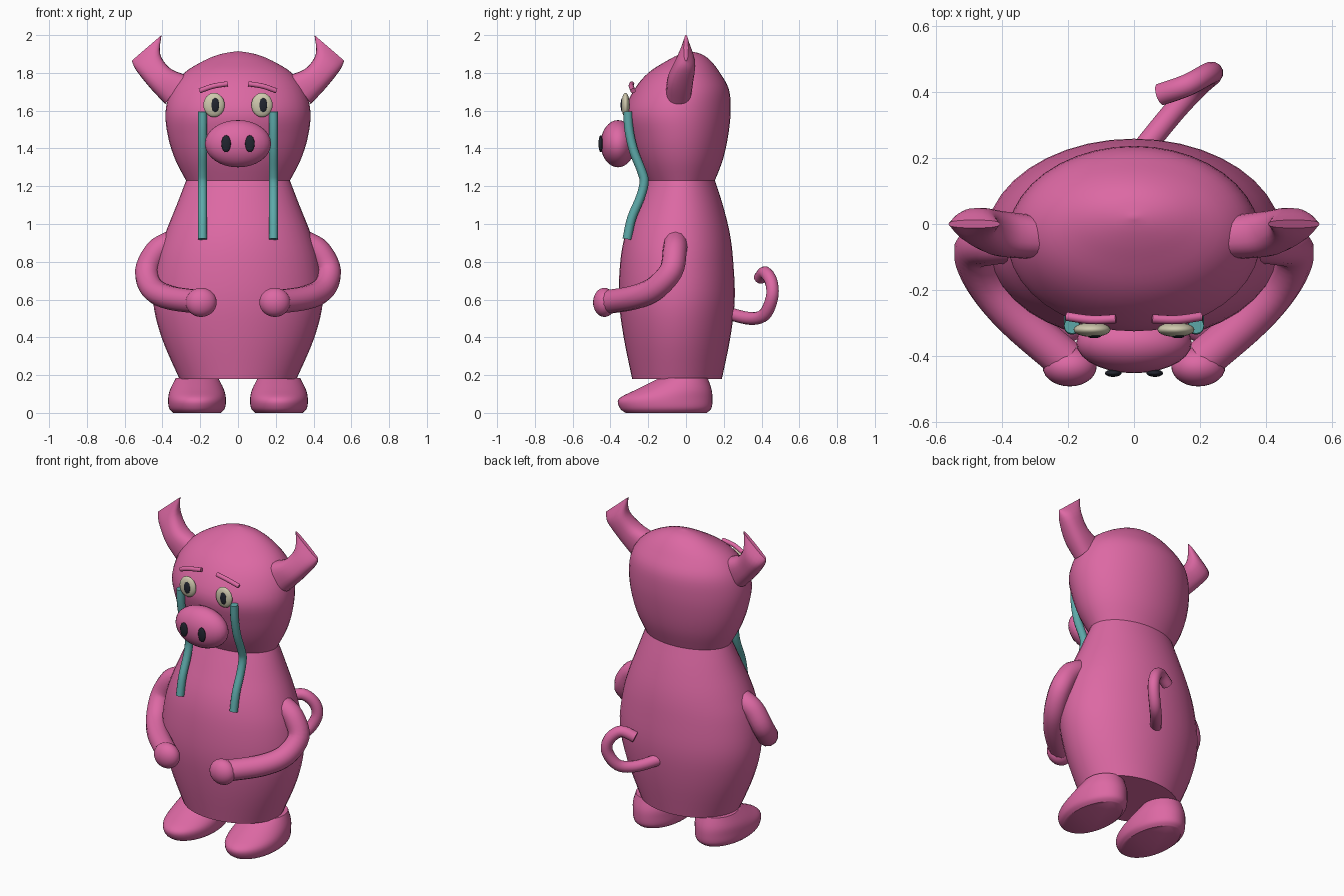
import bpy, bmesh, math
from mathutils import Vector

if "Cube" in bpy.data.objects:
    bpy.data.objects.remove(bpy.data.objects["Cube"])


def material(name, rgb):
    m = bpy.data.materials.new(name)
    m.diffuse_color = (*rgb, 1)
    m.use_nodes = True
    m.node_tree.nodes["Principled BSDF"].inputs["Base Color"].default_value = m.diffuse_color
    return m


PINK = material("pink skin", (0.72, 0.14, 0.37))
TEAL = material("teal tears", (0.11, 0.40, 0.40))
CREAM = material("cream eye", (0.62, 0.58, 0.42))
BLACK = material("dark pupil", (0.015, 0.018, 0.028))


def finish(ob, name, mat, angle=40):
    ob.name = name
    ob.data.materials.clear()
    ob.data.materials.append(mat)
    bpy.ops.object.select_all(action='DESELECT')
    ob.select_set(True)
    bpy.context.view_layer.objects.active = ob
    bpy.ops.object.shade_smooth_by_angle(angle=math.radians(angle))
    return ob


def smooth_rows(rows, steps):
    """Catmull-Rom interpolation of rows of numbers."""
    out = []
    for i in range(len(rows) - 1):
        a, b, c, d = (rows[max(0, min(len(rows) - 1, i + k))] for k in (-1, 0, 1, 2))
        for s in range(steps):
            t = s / steps
            out.append([0.5 * (2 * q + (r - p) * t + (2 * p - 5 * q + 4 * r - w) * t * t
                               + (3 * q - p - 3 * r + w) * t ** 3)
                        for p, q, r, w in zip(a, b, c, d)])
    return out + [list(rows[-1])]


def skin(name, rings, mat):
    """Bridge closed rings of points and cap both ends."""
    bm = bmesh.new()
    loops = [[bm.verts.new(p) for p in ring] for ring in rings]
    n = len(loops[0])
    for lo, hi in zip(loops, loops[1:]):
        for i in range(n):
            j = (i + 1) % n
            bm.faces.new((lo[i], lo[j], hi[j], hi[i]))
    bm.faces.new(loops[0][::-1])
    bm.faces.new(loops[-1])
    bmesh.ops.remove_doubles(bm, verts=bm.verts, dist=1e-5)
    bmesh.ops.recalc_face_normals(bm, faces=bm.faces)
    me = bpy.data.meshes.new(name)
    bm.to_mesh(me)
    bm.free()
    ob = bpy.data.objects.new(name, me)
    bpy.context.collection.objects.link(ob)
    return finish(ob, name, mat)


def lathe_oval(name, rows, mat, cx=0.0, steps=4, n=40):
    """Rows are (z, half width, front y, back y)."""
    rings = []
    for z, rx, y0, y1 in smooth_rows(rows, steps):
        rings.append([(cx + rx * math.cos(a), (y0 + y1) / 2 + (y1 - y0) / 2 * math.sin(a), z)
                      for a in (2 * math.pi * k / n for k in range(n))])
    return skin(name, rings, mat)


def ball(name, loc, radii, mat):
    bpy.ops.mesh.primitive_uv_sphere_add(segments=28, ring_count=16, radius=1, location=loc)
    ob = bpy.context.object
    ob.scale = radii
    bpy.ops.object.transform_apply(location=False, rotation=False, scale=True)
    return finish(ob, name, mat, 60)


def tube(name, pts, radius, mat, steps=5):
    cu = bpy.data.curves.new(name, 'CURVE')
    cu.dimensions = '3D'
    cu.bevel_depth = radius
    cu.bevel_resolution = 4
    cu.use_fill_caps = True
    path = smooth_rows(pts, steps)
    sp = cu.splines.new('POLY')
    sp.points.add(len(path) - 1)
    for p, co in zip(sp.points, path):
        p.co = (*co, 1)
    ob = bpy.data.objects.new(name, cu)
    bpy.context.collection.objects.link(ob)
    bpy.ops.object.select_all(action='DESELECT')
    ob.select_set(True)
    bpy.context.view_layer.objects.active = ob
    bpy.ops.object.convert(target='MESH')
    return finish(bpy.context.object, name, mat)


# Torso and head meet in a crease at the neck
lathe_oval("torso", [(0.18, 0.31, -0.285, 0.19), (0.40, 0.405, -0.33, 0.235),
                     (0.60, 0.45, -0.355, 0.258), (0.80, 0.43, -0.348, 0.25),
                     (0.95, 0.385, -0.32, 0.232), (1.10, 0.325, -0.262, 0.195),
                     (1.23, 0.275, -0.205, 0.153)], PINK)
lathe_oval("head", [(1.23, 0.275, -0.205, 0.153), (1.34, 0.332, -0.26, 0.195),
                    (1.46, 0.37, -0.30, 0.222), (1.59, 0.384, -0.325, 0.236),
                    (1.71, 0.355, -0.275, 0.228), (1.80, 0.285, -0.20, 0.18),
                    (1.865, 0.18, -0.10, 0.13), (1.90, 0.09, -0.03, 0.08),
                    (1.915, 0.0, 0.02, 0.02)], PINK)

# Snout
ball("snout", (0, -0.36, 1.425), (0.175, 0.092, 0.125), PINK)

# Curly tail
tube("tail", [(0.03, 0.23, 0.525), (0.12, 0.34, 0.50), (0.19, 0.415, 0.52),
              (0.235, 0.455, 0.61), (0.22, 0.452, 0.69), (0.16, 0.42, 0.742),
              (0.08, 0.392, 0.715)], 0.034, PINK)

# Ear sections: inner x, inner z, outer x, outer z, front y, back y
EAR = [(0.28, 1.79, 0.385, 1.635, -0.105, 0.03), (0.36, 1.825, 0.465, 1.72, -0.095, 0.04),
       (0.412, 1.90, 0.54, 1.815, -0.055, 0.048), (0.405, 2.0, 0.562, 1.865, -0.012, 0.012)]


def ear(name, s):
    rings = []
    for xi, zi, xo, zo, y0, y1 in smooth_rows(EAR, 4):
        ring = []
        for k in range(24):
            a = 2 * math.pi * k / 24
            u, v = (math.copysign(abs(f) ** 0.8, f) for f in (math.cos(a), math.sin(a)))
            ring.append((s * ((xi + xo) / 2 + u * (xo - xi) / 2),
                         (y0 + y1) / 2 + v * (y1 - y0) / 2,
                         (zi + zo) / 2 + u * (zo - zi) / 2))
        rings.append(ring)
    skin(name, rings, PINK)


# Paired parts
for side, s in (("left", -1), ("right", 1)):
    def mir(pts):
        return [(s * x, y, z) for x, y, z in pts]

    ear(side + "_ear", s)
    tube(side + "_arm", mir([(0.355, -0.055, 0.90), (0.43, -0.06, 0.855), (0.482, -0.08, 0.75),
                             (0.45, -0.17, 0.655), (0.36, -0.28, 0.61),
                             (0.21, -0.41, 0.588)]), 0.064, PINK)
    ball(side + "_hand", (s * 0.195, -0.432, 0.585), (0.082, 0.06, 0.077), PINK)
    lathe_oval(side + "_foot", [(0.0, 0.125, -0.32, 0.11), (0.025, 0.148, -0.35, 0.135),
                                (0.075, 0.153, -0.355, 0.14), (0.125, 0.142, -0.26, 0.135),
                                (0.185, 0.112, -0.14, 0.115)], PINK, cx=s * 0.217)
    ball(side + "_nostril", (s * 0.063, -0.452, 1.425), (0.025, 0.011, 0.045), BLACK)
    ball(side + "_eye", (s * 0.127, -0.32, 1.63), (0.056, 0.022, 0.064), CREAM)
    ball(side + "_pupil", (s * 0.127 + 0.006, -0.337, 1.63), (0.022, 0.009, 0.037), BLACK)
    tube(side + "_eyebrow", mir([(0.203, -0.28, 1.705), (0.13, -0.29, 1.73),
                                 (0.055, -0.287, 1.742)]), 0.0135, PINK)
    tube(side + "_tear", mir([(0.188, -0.308, 1.595), (0.188, -0.302, 1.50),
                              (0.188, -0.278, 1.39), (0.188, -0.235, 1.28),
                              (0.188, -0.222, 1.22), (0.188, -0.242, 1.14),
                              (0.188, -0.288, 1.03), (0.188, -0.312, 0.92)]), 0.024, TEAL)
